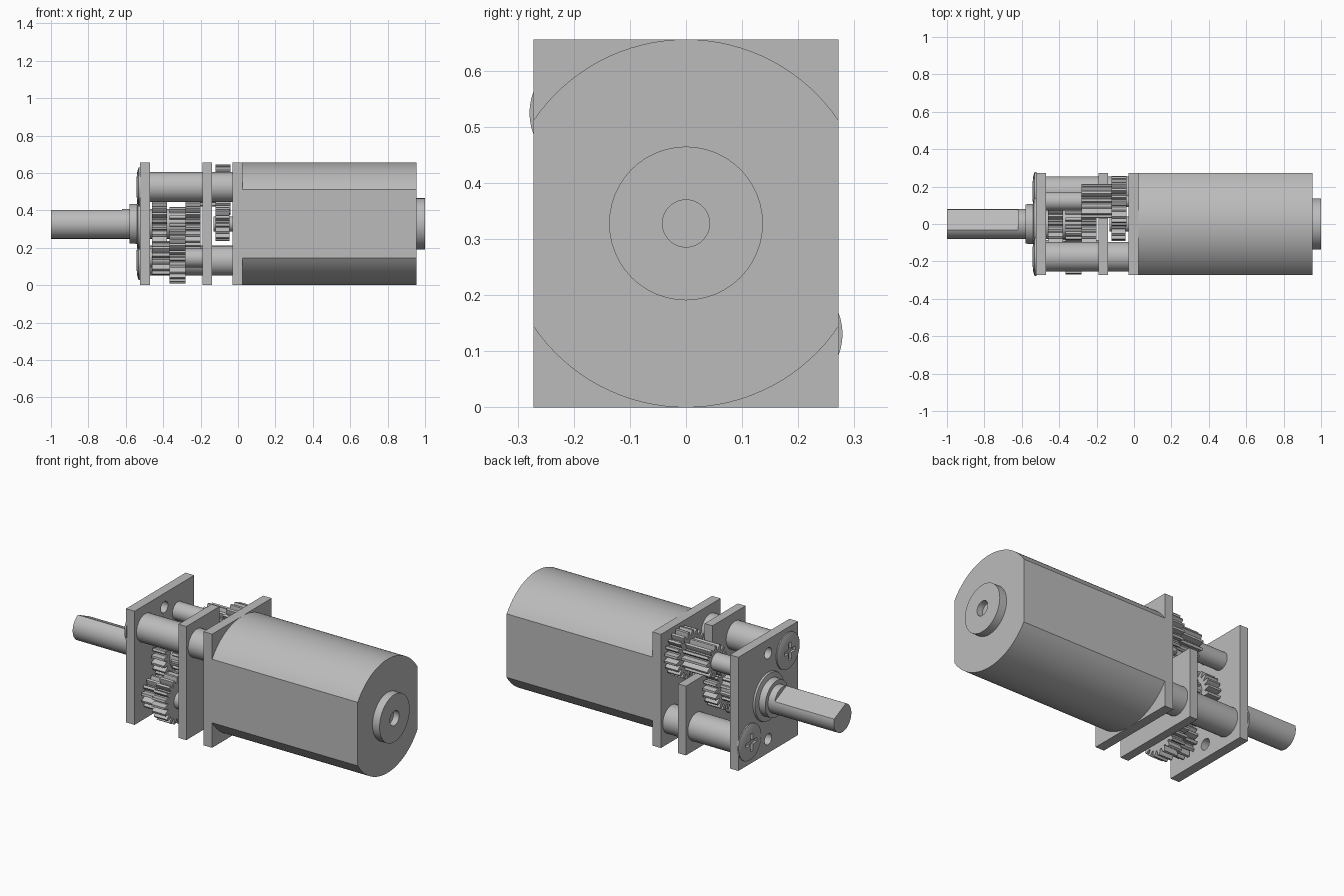
import bpy, bmesh, math
from math import sin, cos, pi

if "Cube" in bpy.data.objects:
    bpy.data.objects.remove(bpy.data.objects["Cube"])

MID = 0.328            # height of the main axis
HALF_W = 0.272         # half width of plates and motor
TOP = 2 * MID

grey = bpy.data.materials.new("metal_grey")
grey.use_nodes = True
grey.diffuse_color = (0.5, 0.5, 0.5, 1)
grey.node_tree.nodes["Principled BSDF"].inputs["Base Color"].default_value = (0.5, 0.5, 0.5, 1)


def finish(name, bm):
    bmesh.ops.recalc_face_normals(bm, faces=bm.faces)
    mesh = bpy.data.meshes.new(name)
    bm.to_mesh(mesh)
    bm.free()
    mesh.materials.append(grey)
    obj = bpy.data.objects.new(name, mesh)
    bpy.context.collection.objects.link(obj)
    return obj


def prism(name, outline, x0, x1):
    """Extrude a (y, z) outline along x."""
    bm = bmesh.new()
    face = bm.faces.new([bm.verts.new((x0, y, z)) for y, z in outline])
    side = bmesh.ops.extrude_face_region(bm, geom=[face])["geom"]
    moved = [v for v in side if isinstance(v, bmesh.types.BMVert)]
    bmesh.ops.translate(bm, verts=moved, vec=(x1 - x0, 0, 0))
    return finish(name, bm)


def lathe(name, profile, y=0, z=MID, n=48):
    """Turn an (x, radius) profile about an axis along x."""
    bm = bmesh.new()
    rings = [[bm.verts.new((x, y + r * cos(2 * pi * i / n), z + r * sin(2 * pi * i / n)))
              for i in range(n)] for x, r in profile]
    for a, b in zip(rings, rings[1:]):
        for i in range(n):
            j = (i + 1) % n
            bm.faces.new((a[i], a[j], b[j], b[i]))
    bm.faces.new(rings[0])
    bm.faces.new(rings[-1])
    return finish(name, bm)


def rod(name, x0, x1, r, y=0, z=MID):
    return lathe(name, [(x0, r), (x1, r)], y, z)


def rect(y0, y1, z0, z1):
    return [(y0, z0), (y1, z0), (y1, z1), (y0, z1)]


def gear(name, x0, x1, r, teeth, y=0, z=MID, phase=0.0):
    root = r - 0.03
    pts = []
    for i in range(teeth):
        for frac, rad in ((0, root), (0.22, root), (0.32, r - 0.014),
                          (0.46, r), (0.76, r), (0.9, r - 0.014)):
            a = 2 * pi * (i + frac + phase) / teeth
            pts.append((y + rad * cos(a), z + rad * sin(a)))
    return prism(name, pts, x0, x1)


def cut(obj, cutter):
    mod = obj.modifiers.new("cut", "BOOLEAN")
    mod.operation = "DIFFERENCE"
    mod.solver = "EXACT"
    mod.object = cutter
    bpy.context.view_layer.objects.active = obj
    bpy.ops.object.modifier_apply(modifier=mod.name)
    bpy.data.objects.remove(cutter)


# Motor can: round with two flattened sides
a0 = math.acos(HALF_W / MID)
arc = [a0 + (pi - 2 * a0) * i / 32 for i in range(33)]
can = [(MID * cos(a + s), MID + MID * sin(a + s)) for s in (0, pi) for a in arc]
prism("motor_can", can, 0.025, 0.955)
boss = rod("motor_rear_boss", 0.95, 1.0, 0.137)
cut(boss, rod("hole_cutter", 0.965, 1.1, 0.042))

# Gearbox plates
front_plate = prism("front_plate", rect(-HALF_W, HALF_W, 0, TOP), -0.525, -0.47)
for z in (0.08, 0.576):
    cut(front_plate, rod("hole_cutter", -0.6, -0.4, 0.032, 0, z))
prism("middle_plate", [(-HALF_W, 0), (HALF_W, 0), (HALF_W, 0.4), (0.03, 0.4),
                       (0.03, TOP), (-HALF_W, TOP)], -0.19, -0.14)
prism("motor_plate", rect(-HALF_W, HALF_W, 0, TOP), -0.03, 0.025)

# Spacer pillars and cross-head screws on opposite corners
for side, s in (("upper", -1), ("lower", 1)):
    y, z = 0.175 * s, MID - 0.197 * s
    rod(side + "_pillar", -0.47, -0.03, 0.08, y, z)
    screw = lathe(side + "_screw", [(-0.52, 0.104), (-0.531, 0.104), (-0.538, 0.085),
                                    (-0.542, 0.05)], y, z)
    for dy, dz in ((0.05, 0.012), (0.012, 0.05)):
        cut(screw, prism("slot_cutter", rect(y - dy, y + dy, z - dz, z + dz), -0.6, -0.527))

# Output shaft with a flat, and its bushing
lathe("bushing", [(-0.52, 0.14), (-0.535, 0.135), (-0.541, 0.107), (-0.58, 0.105)])
rod("output_shaft", -0.62, -0.2, 0.08)
tilt, half = math.radians(65), math.radians(48)
flat = [tilt + half + (2 * pi - 2 * half) * i / 40 for i in range(41)]
prism("output_shaft_flat", [(0.08 * cos(a), MID + 0.08 * sin(a)) for a in flat], -1.0, -0.62)

# Gear train: motor axis, upper axle, main axis, lower axle, main axis
UP = {"y": 0.122, "z": 0.51}
LOW = {"y": -0.135, "z": 0.145}
BIG, SMALL = 0.135, 0.091
gear("motor_pinion", -0.12, -0.045, SMALL, 13)
gear("upper_gear", -0.12, -0.04, BIG, 21, **UP)
gear("upper_pinion", -0.28, -0.12, SMALL, 13, phase=0.5, **UP)
gear("center_gear", -0.28, -0.2, BIG, 21, phase=0.5)
gear("center_pinion", -0.365, -0.28, SMALL, 13)
gear("lower_gear", -0.365, -0.28, BIG, 21, **LOW)
gear("lower_pinion", -0.46, -0.365, SMALL, 13, phase=0.5, **LOW)
gear("output_gear", -0.46, -0.38, BIG, 21, phase=0.5)
rod("upper_axle", -0.47, -0.28, 0.05, **UP)
rod("upper_axle_end", -0.05, -0.03, 0.03, **UP)
rod("lower_axle", -0.47, -0.19, 0.05, **LOW)
rod("motor_axle", -0.13, -0.03, 0.04)

# Smooth round surfaces, keep edges sharp
bpy.ops.object.select_all(action="DESELECT")
for obj in bpy.context.collection.objects:
    if obj.type == "MESH" and grey.name in obj.data.materials:
        obj.select_set(True)
        bpy.context.view_layer.objects.active = obj
bpy.ops.object.shade_smooth_by_angle(angle=math.radians(25))
